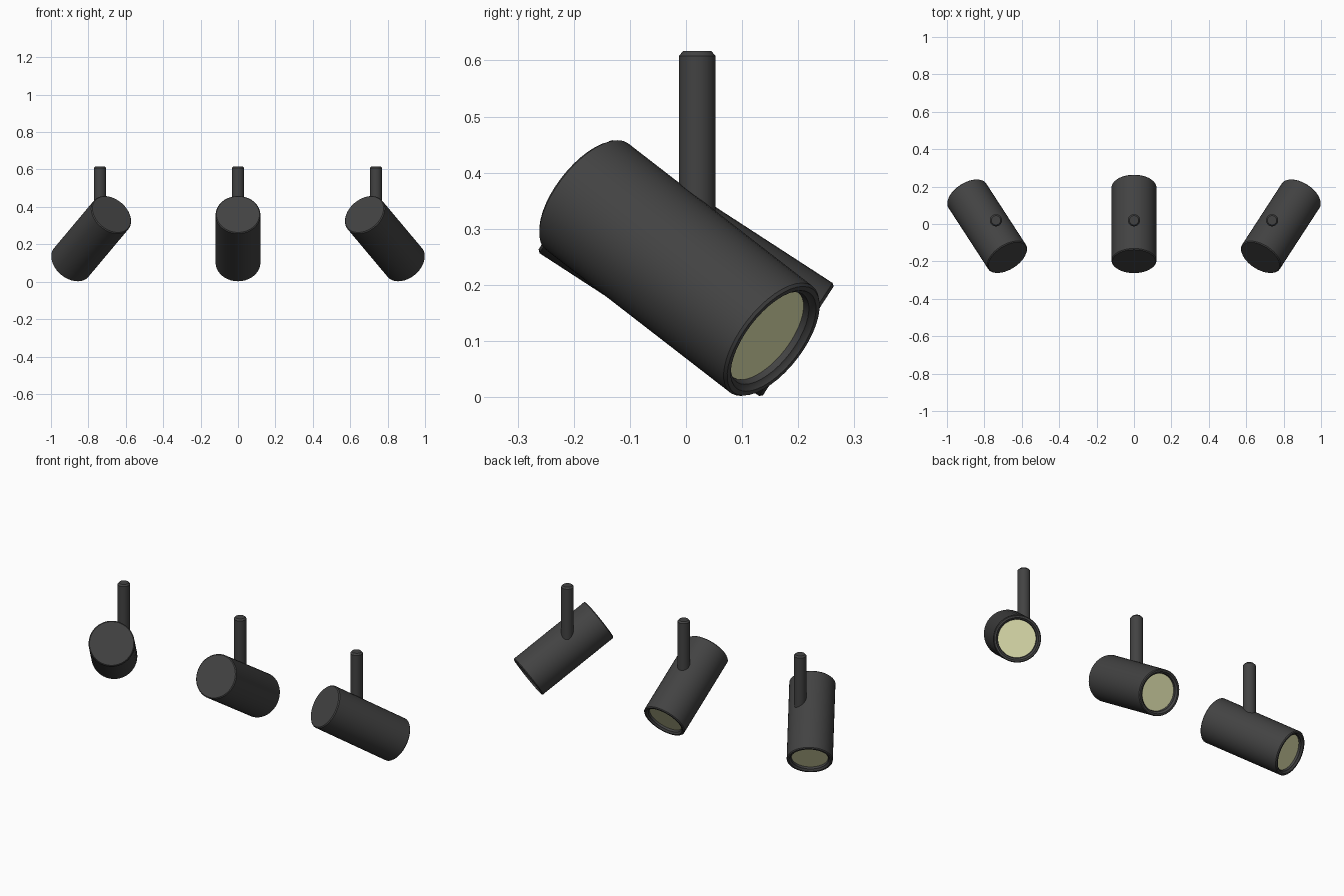
import bpy, bmesh, math
from mathutils import Vector, Matrix

if "Cube" in bpy.data.objects:
    bpy.data.objects.remove(bpy.data.objects["Cube"])

TILT = math.radians(33)
YAW = math.radians(33)
SIDES = 40


def material(name, rgb):
    m = bpy.data.materials.new(name)
    m.diffuse_color = (*rgb, 1)
    m.use_nodes = True
    m.node_tree.nodes["Principled BSDF"].inputs["Base Color"].default_value = m.diffuse_color
    return m


dark = material("dark metal", (0.055, 0.055, 0.055))
glow = material("pale yellow lens", (0.8, 0.81, 0.46))


def lathe(name, profile, mat, matrix):
    """Revolve (radius, height) points around z, closing the ends with flat caps."""
    bm = bmesh.new()
    rings = []
    for r, z in profile:
        rings.append([bm.verts.new((r * math.cos(2 * math.pi * i / SIDES),
                                    r * math.sin(2 * math.pi * i / SIDES), z))
                      for i in range(SIDES)])
    for a, b in zip(rings, rings[1:]):
        for i in range(SIDES):
            j = (i + 1) % SIDES
            bm.faces.new((a[i], a[j], b[j], b[i]))
    bm.faces.new(rings[0][::-1])
    bm.faces.new(rings[-1])
    bmesh.ops.recalc_face_normals(bm, faces=bm.faces)
    me = bpy.data.meshes.new(name)
    bm.to_mesh(me)
    bm.free()
    me.materials.append(mat)
    ob = bpy.data.objects.new(name, me)
    bpy.context.collection.objects.link(ob)
    ob.matrix_world = matrix
    bpy.ops.object.select_all(action='DESELECT')
    ob.select_set(True)
    bpy.context.view_layer.objects.active = ob
    bpy.ops.object.shade_smooth_by_angle(angle=math.radians(30))
    return ob


H = 0.2385  # half length of the lamp tube
# Tube with bevelled back cap and a stepped recess at the lit end
TUBE = [(0.115, -H), (0.12, -H + 0.005), (0.12, H - 0.005), (0.116, H),
        (0.107, H), (0.103, H - 0.006), (0.098, H - 0.009), (0.096, H - 0.024)]
LENS = [(0.0955, H - 0.026), (0.0955, H - 0.02)]
POST = [(0.0325, 0.24), (0.0325, 0.608), (0.025, 0.617)]

# Each lamp: label, turn direction, tube centre, post x
for label, side, cx, cy, px in (("left", -1, -0.785, -0.012, -0.738),
                                ("middle", 0, 0.0, 0.0, 0.0),
                                ("right", 1, 0.785, -0.012, 0.738)):
    yaw = side * YAW
    aim = Vector((math.sin(yaw) * math.cos(TILT),
                  math.cos(yaw) * math.cos(TILT), -math.sin(TILT)))
    mat = Matrix.Translation((cx, cy, 0.23)) @ aim.to_track_quat('Z', 'Y').to_matrix().to_4x4()
    lathe(label + "_lamp_tube", TUBE, dark, mat)
    lathe(label + "_lens", LENS, glow, mat)
    lathe(label + "_ceiling_post", POST, dark, Matrix.Translation((px, 0.02, 0)))
